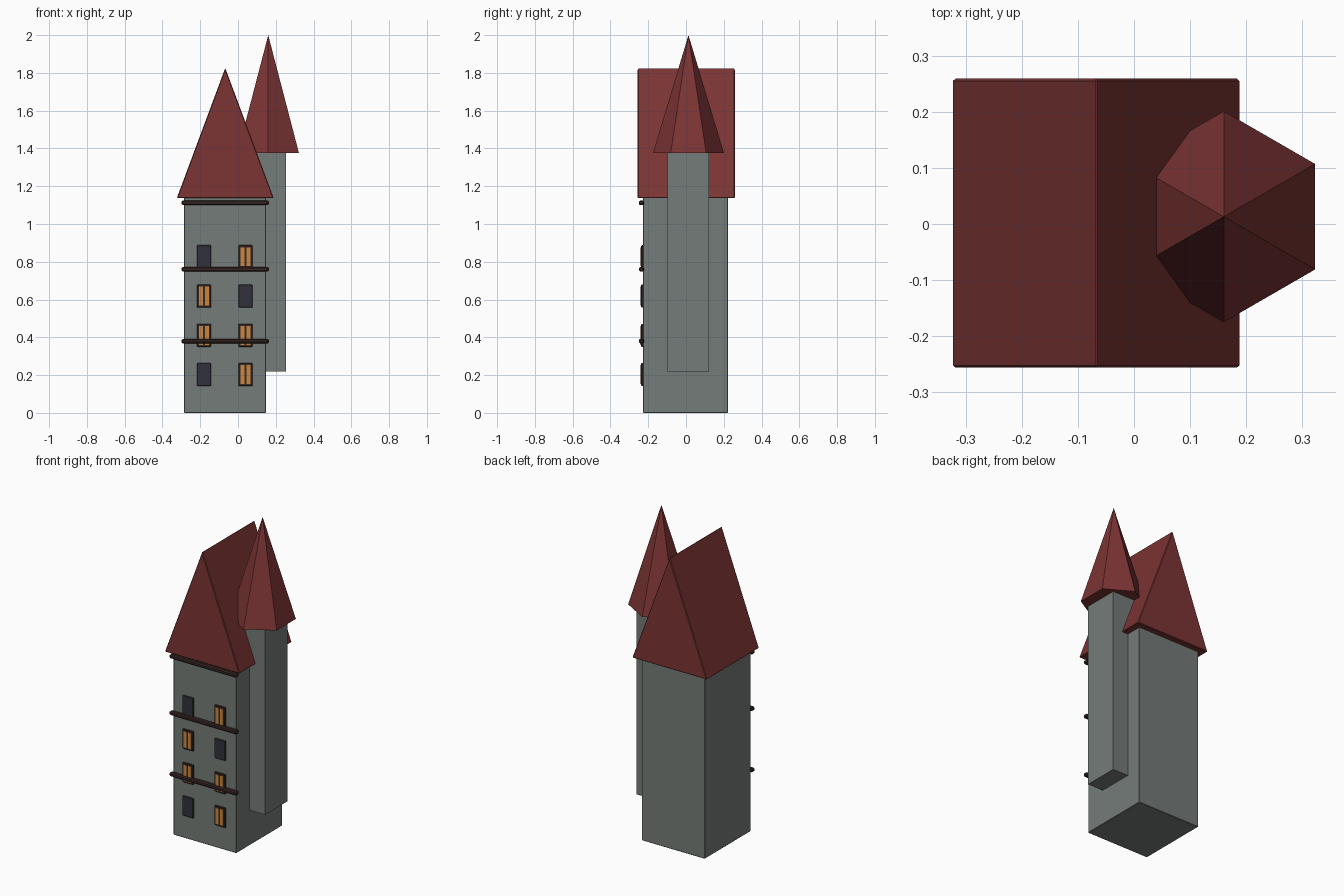
import bpy, bmesh, math

if "Cube" in bpy.data.objects:
    bpy.data.objects.remove(bpy.data.objects["Cube"])


def material(name, rgb):
    m = bpy.data.materials.new(name)
    m.diffuse_color = (*rgb, 1)
    m.use_nodes = True
    m.node_tree.nodes["Principled BSDF"].inputs["Base Color"].default_value = m.diffuse_color
    return m


STONE = material("grey stone", (0.175, 0.2, 0.188))
ROOF = material("red roof", (0.2, 0.034, 0.034))
WOOD = material("dark wood", (0.04, 0.021, 0.018))
DARK = material("dark glass", (0.032, 0.031, 0.045))
LIT = material("lit glass", (0.6, 0.25, 0.05))


def finish(name, bm, mat, bevel=0):
    bmesh.ops.recalc_face_normals(bm, faces=bm.faces)
    me = bpy.data.meshes.new(name)
    bm.to_mesh(me)
    bm.free()
    me.materials.append(mat)
    ob = bpy.data.objects.new(name, me)
    bpy.context.collection.objects.link(ob)
    if bevel:
        mod = ob.modifiers.new("Bevel", 'BEVEL')
        mod.width, mod.segments = bevel, 1
    return ob


def box(name, x, y, z, mat, bevel=0):
    """Box from (min, max) pairs."""
    bm = bmesh.new()
    bmesh.ops.create_cube(bm, size=1)
    for v in bm.verts:
        v.co = [r[0] if c < 0 else r[1] for c, r in zip(v.co, (x, y, z))]
    return finish(name, bm, mat, bevel)


WALL_Y = -0.227

# Main tower
box("tower_body", (-0.285, 0.148), (WALL_Y, 0.223), (0, 1.14), STONE, 0.003)

# Gabled roof: triangle extruded along y
bm = bmesh.new()
tri = [bm.verts.new(p) for p in ((-0.324, -0.256, 1.137), (0.189, -0.256, 1.137), (-0.0675, -0.256, 1.826))]
face = bm.faces.new(tri)
ext = bmesh.ops.extrude_face_region(bm, geom=[face])
bmesh.ops.translate(bm, vec=(0, 0.515, 0),
                    verts=[g for g in ext["geom"] if isinstance(g, bmesh.types.BMVert)])
finish("gable_roof", bm, ROOF, 0.004)

# Side turret with six-sided spire
box("turret_body", (0.045, 0.255), (-0.098, 0.122), (0.219, 1.38), STONE)
bm = bmesh.new()
bmesh.ops.create_cone(bm, cap_ends=True, segments=6, radius1=0.188, radius2=0, depth=0.625)
for v in bm.verts:
    a = math.pi / 6 if abs(math.atan2(v.co.y, v.co.x) % (math.pi / 3)) < 0.01 \
        or abs(math.atan2(v.co.y, v.co.x) % (math.pi / 3) - math.pi / 3) < 0.01 else 0
    x, y = v.co.xy
    v.co = (x * math.cos(a) - y * math.sin(a) + 0.16,
            x * math.sin(a) + y * math.cos(a) + 0.013, v.co.z + 1.6875)
finish("turret_spire", bm, ROOF)

# Timber bands across the front
for i, z in enumerate((0.38, 0.76, 1.112)):
    box(f"timber_band_{i}", (-0.299, 0.163), (-0.249, -0.222), (z - 0.012, z + 0.012), WOOD, 0.006)

# Windows, bottom row first; True means lit
rows = [(False, True), (True, True), (True, False), (False, True)]
for r, row in enumerate(rows):
    z = 0.2025 + 0.208 * r
    for c, lit in enumerate(row):
        x = (-0.18, 0.04)[c]
        tag = f"{r}_{c}"
        z0, z1 = z - 0.061, z + 0.061
        box("window_" + tag, (x - 0.037, x + 0.037), (-0.237, WALL_Y + 0.005), (z0, z1),
            WOOD if lit else DARK, 0.003)
        if lit:
            box("window_pane_" + tag, (x - 0.026, x + 0.026), (-0.239, -0.233),
                (z0 + 0.011, z1 - 0.011), LIT)
            box("window_mullion_" + tag, (x - 0.005, x + 0.005), (-0.242, -0.233),
                (z0 + 0.011, z1 - 0.011), WOOD)
